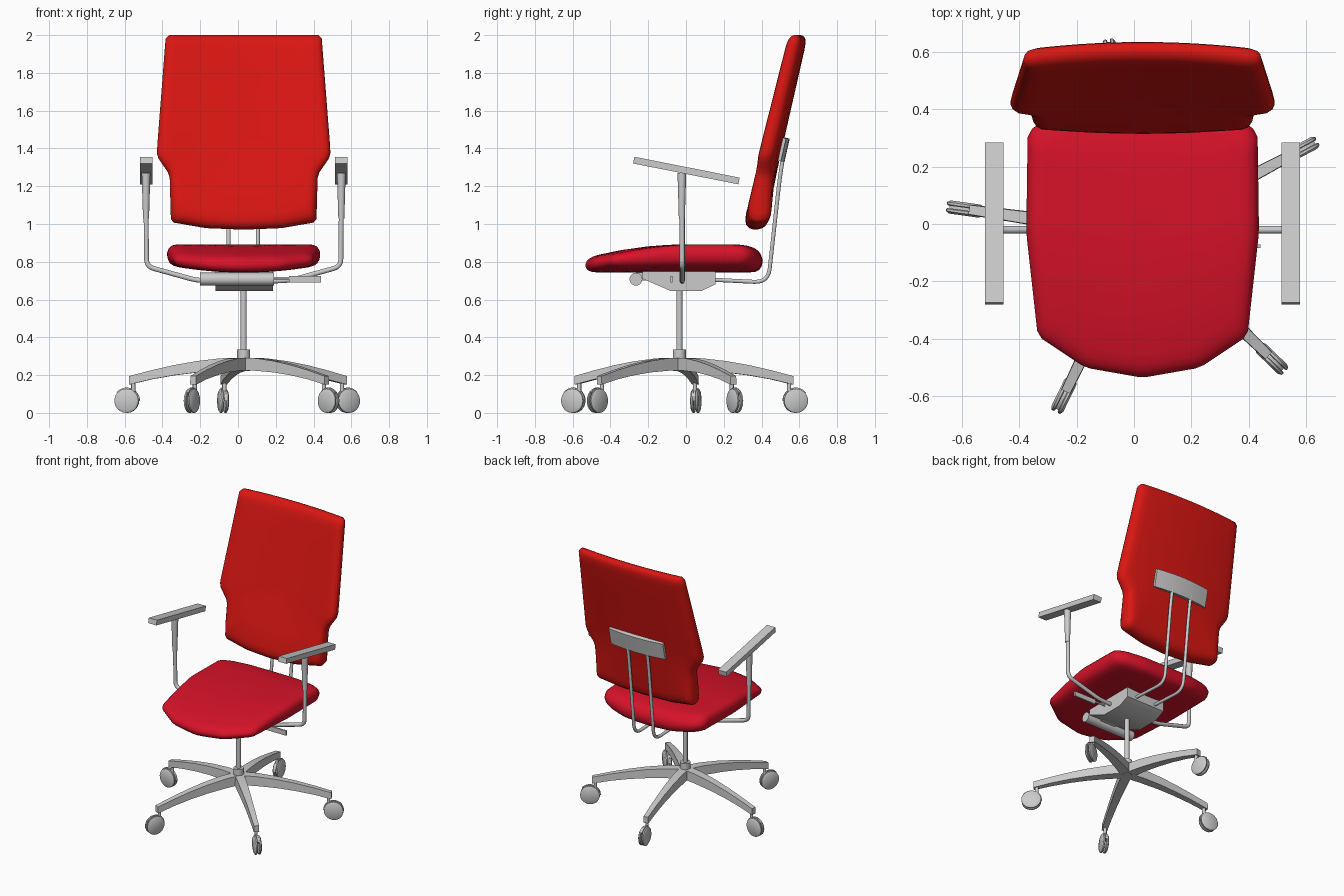
import bpy, bmesh, math
from mathutils import Vector, Matrix

if "Cube" in bpy.data.objects:
    bpy.data.objects.remove(bpy.data.objects["Cube"])

CX, CY = 0.03, -0.035      # column axis


def finish(name, bm, color=None, angle=35):
    bmesh.ops.recalc_face_normals(bm, faces=bm.faces)
    me = bpy.data.meshes.new(name)
    bm.to_mesh(me)
    bm.free()
    ob = bpy.data.objects.new(name, me)
    bpy.context.collection.objects.link(ob)
    if color:
        mat = bpy.data.materials.new(name + "_fabric")
        mat.diffuse_color = (*color, 1)
        mat.use_nodes = True
        mat.node_tree.nodes["Principled BSDF"].inputs["Base Color"].default_value = mat.diffuse_color
        me.materials.append(mat)
    bpy.ops.object.select_all(action='DESELECT')
    ob.select_set(True)
    bpy.context.view_layer.objects.active = ob
    bpy.ops.object.shade_smooth_by_angle(angle=math.radians(angle))
    return ob


def loft(bm, rings, cap=True):
    vs = [[bm.verts.new(p) for p in r] for r in rings]
    n = len(vs[0])
    for a, b in zip(vs, vs[1:]):
        for i in range(n):
            bm.faces.new((a[i], a[(i + 1) % n], b[(i + 1) % n], b[i]))
    if cap:
        bm.faces.new(vs[0])
        bm.faces.new(vs[-1])
    return vs


def rod(name, a, b, r1, r2=None, seg=20):
    a, b = Vector(a), Vector(b)
    d = b - a
    bm = bmesh.new()
    m = Matrix.Translation((a + b) / 2) @ d.to_track_quat('Z', 'Y').to_matrix().to_4x4()
    bmesh.ops.create_cone(bm, cap_ends=True, segments=seg, radius1=r1,
                          radius2=r1 if r2 is None else r2, depth=d.length, matrix=m)
    return finish(name, bm)


def box(name, center, size, rot_x=0):
    bm = bmesh.new()
    m = Matrix.Translation(center) @ Matrix.Rotation(rot_x, 4, 'X') @ Matrix.Diagonal((*size, 1))
    bmesh.ops.create_cube(bm, size=1, matrix=m)
    return finish(name, bm)


def tube(name, pts, radius, bend):
    # polyline with rounded corners, swept with a round section
    pts = [Vector(p) for p in pts]
    path = [pts[0]]
    for p, c, q in zip(pts, pts[1:], pts[2:]):
        a, b = c + (p - c).normalized() * bend, c + (q - c).normalized() * bend
        for i in range(7):
            t = i / 6
            path.append(a * (1 - t) ** 2 + c * 2 * t * (1 - t) + b * t * t)
    path.append(pts[-1])
    cu = bpy.data.curves.new(name, 'CURVE')
    cu.dimensions = '3D'
    cu.bevel_depth, cu.bevel_resolution, cu.use_fill_caps = radius, 3, True
    sp = cu.splines.new('POLY')
    sp.points.add(len(path) - 1)
    for s, p in zip(sp.points, path):
        s.co = (*p, 1)
    ob = bpy.data.objects.new(name, cu)
    bpy.context.collection.objects.link(ob)
    bpy.ops.object.select_all(action='DESELECT')
    ob.select_set(True)
    bpy.context.view_layer.objects.active = ob
    bpy.ops.object.convert(target='MESH')
    bpy.ops.object.shade_smooth_by_angle(angle=math.radians(40))


def interp(x, table):
    for (x0, y0), (x1, y1) in zip(table, table[1:]):
        if x <= x1:
            break
    return y0 + (y1 - y0) * (max(x, table[0][0]) - x0) / (x1 - x0)


LAYERS = [(.3, 0), (.6, 0), (.84, 0), (.92, .03), (.965, .12), (.99, .27), (1, .45), (1, .6),
          (.985, .78), (.955, .91), (.91, .98), (.84, 1), (.6, 1), (.3, 1)]


def cushion(name, half, mid, place, color):
    # padded slab: mirrored half outline, shrunk rings through the thickness
    out = half + [(-u, v) for u, v in half[-2:0:-1]]
    dense = []
    for i, p in enumerate(out):
        a, b = Vector(p), Vector(out[(i + 1) % len(out)])
        n = max(1, math.ceil((b - a).length / 0.08))
        dense += [a.lerp(b, k / n) for k in range(n)]
    ring = []
    for i, a in enumerate(dense):                      # corner cutting
        b = dense[(i + 1) % len(dense)]
        ring += [a.lerp(b, .25), a.lerp(b, .75)]
    bm = bmesh.new()
    rings = [[place(p.x * s, mid + (p.y - mid) * s, t) for p in ring] for s, t in LAYERS]
    vs = loft(bm, rings, cap=False)
    for r, t in ((vs[0], 0), (vs[-1], 1)):
        c = bm.verts.new(place(0, mid, t))
        for i in range(len(r)):
            bm.faces.new((r[i], r[(i + 1) % len(r)], c))
    return finish(name, bm, color, 60)


# seat cushion
def seat_place(u, y, t):
    front, rear = max(0, -y) / .53, max(0, y - .25) / .15
    side = (u / .4) ** 2
    top = .892 - .072 * front ** 2 - .03 * rear ** 2 - .03 * side * front
    bot = .743 + .038 * side
    return (CX + u, y, bot + (top - bot) * t)


cushion("seat", [(0, .405), (.2, .40), (.34, .365), (.40, .32), (.405, -.03),
                 (.365, -.39), (.2, -.50), (0, -.535)], -.06, seat_place, (.68, .006, .022))


# backrest cushion
def back_place(u, z, t):
    k = interp(z, [(.98, .02), (1.35, -.025), (2, -.025)]) * (u / .4) ** 2
    yf = interp(z, [(.98, .305), (1.1, .325), (1.35, .405), (2, .563)])
    yb = interp(z, [(.98, .435), (1.2, .465), (1.35, .497), (2, .645)])
    return (CX + u, yb + (yf - yb) * t + k, z)


cushion("backrest", [(0, .97), (.2, .978), (.385, 1.01), (.392, 1.26), (.46, 1.36),
                     (.457, 1.42), (.412, 2.0), (0, 2.0)], 1.5, back_place, (.7, .008, .006))

# gently bent plate behind the backrest
bm = bmesh.new()
rings = []
for i in range(9):
    u = -.215 + .43 * i / 8
    c = Vector((CX + u, .52 - .02 * (u / .215) ** 2, 1.395))
    up, out = Vector((0, .22, .975)) * .062, Vector((0, .975, -.22)) * .016
    rings.append([c + up + out, c + up - out, c - up - out, c - up + out])
loft(bm, rings)
finish("backrest_plate", bm)

# twin rods carrying the backrest
for side, x in (("left", -.05), ("right", .105)):
    tube(f"back_rod_{side}", [(x, .10, .707), (x, .435, .69), (x, .497, 1.25), (x, .525, 1.42)], .011, .075)

# tilt mechanism under the seat
prof = [(-.23, .765), (-.23, .71), (-.08, .645), (.08, .645), (.155, .68), (.155, .765)]
bm = bmesh.new()
loft(bm, [[(x, y, z) for y, z in prof] for x in (-.12, .185)])
finish("mechanism", bm)
rod("tension_knob", (-.2, -.265, .708), (.19, -.265, .708), .034)
box("knob_mount", (CX, -.23, .722), (.12, .07, .04))
rod("lever_stem", (.15, -.077, .713), (.28, -.077, .713), .006, seg=12)
box("lever_paddle", (.355, -.077, .708), (.17, .012, .034))

# armrests, mirrored about the column
for side, s in (("left", -1), ("right", 1)):
    x = CX + s * .517
    tube(f"arm_tube_{side}", [(x, -.02, 1.1), (x - s * .003, -.02, .775),
                              (CX + s * .25, -.02, .702), (CX + s * .08, -.02, .695)], .0135, .04)
    rod(f"arm_sleeve_{side}", (x, -.022, 1.03), (x, -.022, 1.27), .016, .023)
    box(f"arm_pad_{side}", (CX + s * .516, .002, 1.283), (.065, .568, .036), math.radians(-11.2))

# gas column and hub
rod("column", (CX, CY, .3), (CX, CY, .68), .016)
rod("hub", (CX, CY, .222), (CX, CY, .335), .034)

# five arched legs with twin-wheel casters
STATIONS = [(0, .292, .225, .034), (.12, .289, .223, .032), (.25, .274, .214, .028),
            (.37, .253, .199, .024), (.49, .226, .178, .021), (.61, .195, .15, .018)]
for i in range(5):
    ang = math.radians(28 + 72 * i)
    M = Matrix.Translation((CX, CY, 0)) @ Matrix.Rotation(ang, 4, 'Z')
    bm = bmesh.new()
    loft(bm, [[M @ Vector(p) for p in ((r, -w, b), (r, w, b), (r, w * .9, t), (r, -w * .9, t))]
              for r, t, b, w in STATIONS])
    finish(f"leg_{i + 1}", bm, angle=30)
    rod(f"caster_stem_{i + 1}", M @ Vector((.59, 0, .07)), M @ Vector((.59, 0, .165)), .011, seg=12)
    # wheels with a chamfered outer rim
    for s in (-1, 1):
        bm = bmesh.new()
        loft(bm, [[M @ Vector((.625 + r * math.cos(a), s * w, .064 + r * math.sin(a)))
                   for a in [2 * math.pi * k / 28 for k in range(28)]]
                  for r, w in ((.06, .005), (.064, .008), (.064, .016), (.052, .023))])
        finish(f"caster_wheel_{i + 1}_{'ab'[(s + 1) // 2]}", bm)
    # hood between and over the wheels
    arc = [math.radians(40 + 14 * k) for k in range(11)]
    sec = [(.625 + .07 * math.cos(a), .064 + .07 * math.sin(a)) for a in arc]
    sec += [(.625 + .03 * math.cos(a), .064 + .03 * math.sin(a)) for a in reversed(arc)]
    bm = bmesh.new()
    loft(bm, [[M @ Vector((r, w, z)) for r, z in sec] for w in (-.006, .006)])
    finish(f"caster_hood_{i + 1}", bm)
